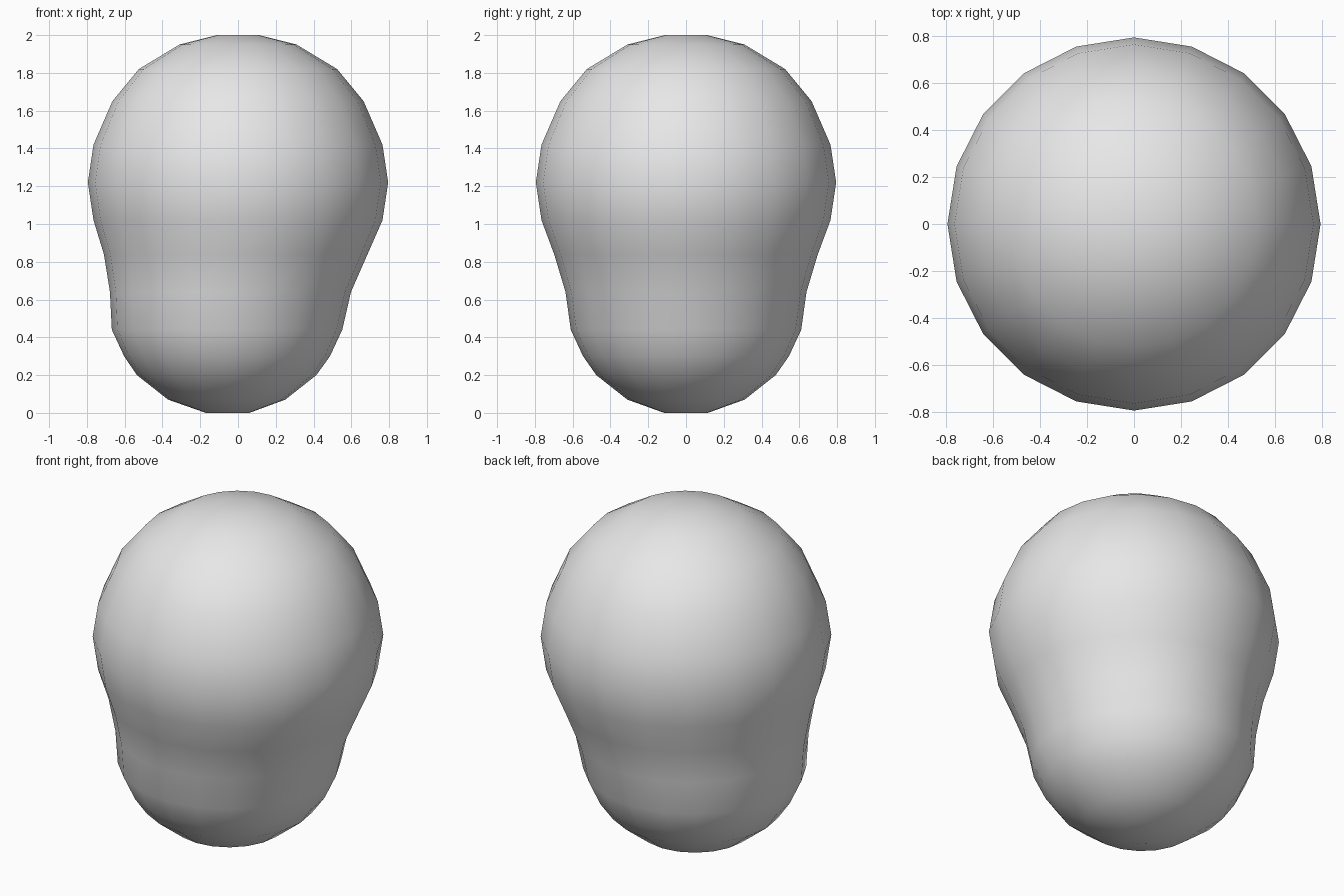
import bpy
import bmesh
import math

cube = bpy.data.objects.get("Cube")
if cube:
    bpy.data.objects.remove(cube, do_unlink=True)

SIDES = 20

# Cross-sections from the underside to the crown: height, sideways offset, radius
RINGS = [
    (0.00, -0.055, 0.115), (0.07, -0.06, 0.31), (0.20, -0.06, 0.475),
    (0.30, -0.058, 0.545), (0.44, -0.058, 0.61), (0.64, -0.04, 0.638),
    (0.84, -0.012, 0.698), (1.02, 0, 0.765), (1.22, 0, 0.795),
    (1.42, 0, 0.765), (1.65, 0, 0.665), (1.82, 0, 0.525),
    (1.95, 0, 0.31), (2.00, 0, 0.11),
]

# Plain grey
grey = bpy.data.materials.new("light_grey")
grey.use_nodes = True
colour = (0.8, 0.8, 0.8, 1)
grey.diffuse_color = colour
bsdf = next(n for n in grey.node_tree.nodes if n.type == 'BSDF_PRINCIPLED')
bsdf.inputs["Base Color"].default_value = colour

# Rounded body: a wide dome narrowing to a smaller, offset lower lobe
bm = bmesh.new()
loops = []
for z, cx, r in RINGS:
    loops.append([bm.verts.new((cx + r * math.cos(a), r * math.sin(a), z))
                  for a in (2 * math.pi * i / SIDES for i in range(SIDES))])
for low, high in zip(loops, loops[1:]):
    for i in range(SIDES):
        j = (i + 1) % SIDES
        bm.faces.new((low[i], low[j], high[j], high[i]))
bm.faces.new(loops[0][::-1])
bm.faces.new(loops[-1])
for face in bm.faces:
    face.smooth = True
bmesh.ops.recalc_face_normals(bm, faces=bm.faces)

mesh = bpy.data.meshes.new("rounded_body")
bm.to_mesh(mesh)
bm.free()
mesh.materials.append(grey)
body = bpy.data.objects.new("rounded_body", mesh)
bpy.context.collection.objects.link(body)
